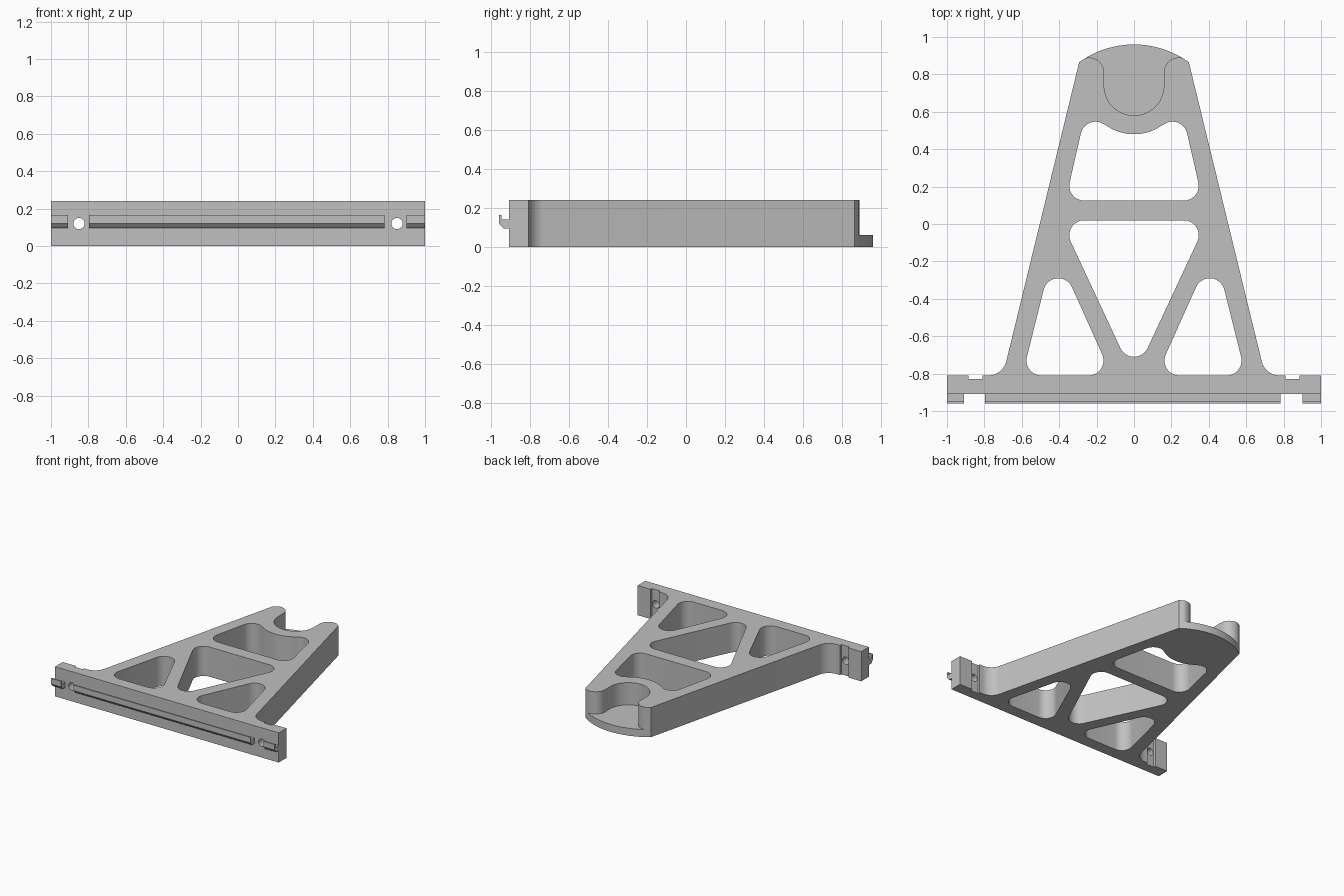
import bpy, bmesh
from math import sin, cos, radians, atan2, pi, tau

if "Cube" in bpy.data.objects:
    bpy.data.objects.remove(bpy.data.objects["Cube"])

HEIGHT = 0.24
ROUND = 0.08

grey = bpy.data.materials.new("plain grey")
grey.use_nodes = True
grey.diffuse_color = (0.53, 0.53, 0.53, 1)
grey.node_tree.nodes["Principled BSDF"].inputs["Base Color"].default_value = grey.diffuse_color


def arc(x, y, r, start, end, steps=14):
    """Points on a circle between two angles in degrees."""
    angles = [radians(start + (end - start) * i / steps) for i in range(steps + 1)]
    return [(x + r * cos(a), y + r * sin(a)) for a in angles]


def mirrored(half):
    return half + [(-x, y) for x, y in reversed(half) if x > 1e-5]


def rounded(centres, r=ROUND):
    """Outline around equal circles, listed counterclockwise."""
    points = []
    count = len(centres)
    for i, (x, y) in enumerate(centres):
        px, py = centres[i - 1]
        nx, ny = centres[(i + 1) % count]
        start = atan2(y - py, x - px) - pi / 2
        turn = (atan2(ny - y, nx - x) - pi / 2 - start) % tau
        points += arc(x, y, r, start * 180 / pi, (start + turn) * 180 / pi)
    return points


def prism(name, outline, low, high, axis="z"):
    """Extrude a flat outline along an axis."""
    place = {"z": lambda a, b, c: (a, b, c),
             "x": lambda a, b, c: (c, a, b),
             "y": lambda a, b, c: (b, c, a)}[axis]
    bm = bmesh.new()
    bottom = [bm.verts.new(place(a, b, low)) for a, b in outline]
    top = [bm.verts.new(place(a, b, high)) for a, b in outline]
    bm.faces.new(bottom[::-1])
    bm.faces.new(top)
    for i in range(len(outline)):
        j = (i + 1) % len(outline)
        bm.faces.new((bottom[i], bottom[j], top[j], top[i]))
    bmesh.ops.recalc_face_normals(bm, faces=bm.faces)
    mesh = bpy.data.meshes.new(name)
    bm.to_mesh(mesh)
    bm.free()
    mesh.materials.append(grey)
    obj = bpy.data.objects.new(name, mesh)
    bpy.context.collection.objects.link(obj)
    return obj


def cut(target, cutter):
    """Subtract the cutter and discard it."""
    cutter.hide_render = True
    mod = target.modifiers.new("cut", "BOOLEAN")
    mod.operation = "DIFFERENCE"
    mod.solver = "EXACT"
    mod.object = cutter
    bpy.context.view_layer.update()
    graph = bpy.context.evaluated_depsgraph_get()
    result = bpy.data.meshes.new_from_object(target.evaluated_get(graph))
    target.modifiers.clear()
    target.data = result
    bpy.data.objects.remove(cutter)


# Tapered frame with mounting flange and rounded end
outline = [(1, -0.908), (1, -0.81), (0.885, -0.81), (0.885, -0.828),
           (0.81, -0.828), (0.81, -0.81)]
outline += arc(0.78, -0.71, 0.1, 270, 193.7)
outline += arc(0, 0.46, 0.5, 54.1, 90, 20)
frame = prism("bracket_frame", mirrored(outline), 0, HEIGHT)

# Upper window, curved around the end pocket
window = arc(0.266, 0.205, ROUND, 270, 373)
window += arc(0.206, 0.467, ROUND, 13, 127)
window += arc(0, 0.74, 0.26, 307, 270)
cut(frame, prism("upper_window_cutter", mirrored(window), -0.1, 0.4))

# Three triangular windows
cut(frame, prism("centre_window_cutter",
                 rounded([(0, -0.63), (0.266, -0.06), (-0.266, -0.06)]), -0.1, 0.4))
for side in (1, -1):
    corners = [(0.243 * side, -0.73), (0.495 * side, -0.73), (0.405 * side, -0.37)]
    cut(frame, prism("side_window_cutter", rounded(corners[::side]), -0.1, 0.4))

# Open pocket between two horns, leaving a thin tongue
pocket = arc(0, 0.74, 0.16, 270, 360) + arc(0.24, 0.81, ROUND, 180, 43.5)
pocket += [(0.5, 0.87), (0.5, 1.2)]
cut(frame, prism("pocket_cutter", mirrored(pocket), 0.06, 0.4))

# Bolt holes through the flange
for x in (-0.85, 0.85):
    cut(frame, prism("bolt_hole_cutter", arc(0.12, x, 0.03, 0, 345, 23), -1.1, -0.7, "y"))

# Hooked rail in three lengths
hook = [(-0.9, 0.095), (-0.937, 0.095), (-0.96, 0.12), (-0.96, 0.165),
        (-0.948, 0.165), (-0.948, 0.14), (-0.9, 0.14)]
parts = [frame]
for name, start, end in (("right_rail", -1, -0.91), ("centre_rail", -0.797, 0.782),
                         ("left_rail", 0.9, 1)):
    parts.append(prism(name, hook, start, end, "x"))

# Smooth the curved walls, keep edges sharp
bpy.ops.object.select_all(action="DESELECT")
for part in parts:
    part.select_set(True)
bpy.context.view_layer.objects.active = frame
bpy.ops.object.shade_smooth_by_angle(angle=radians(30))
